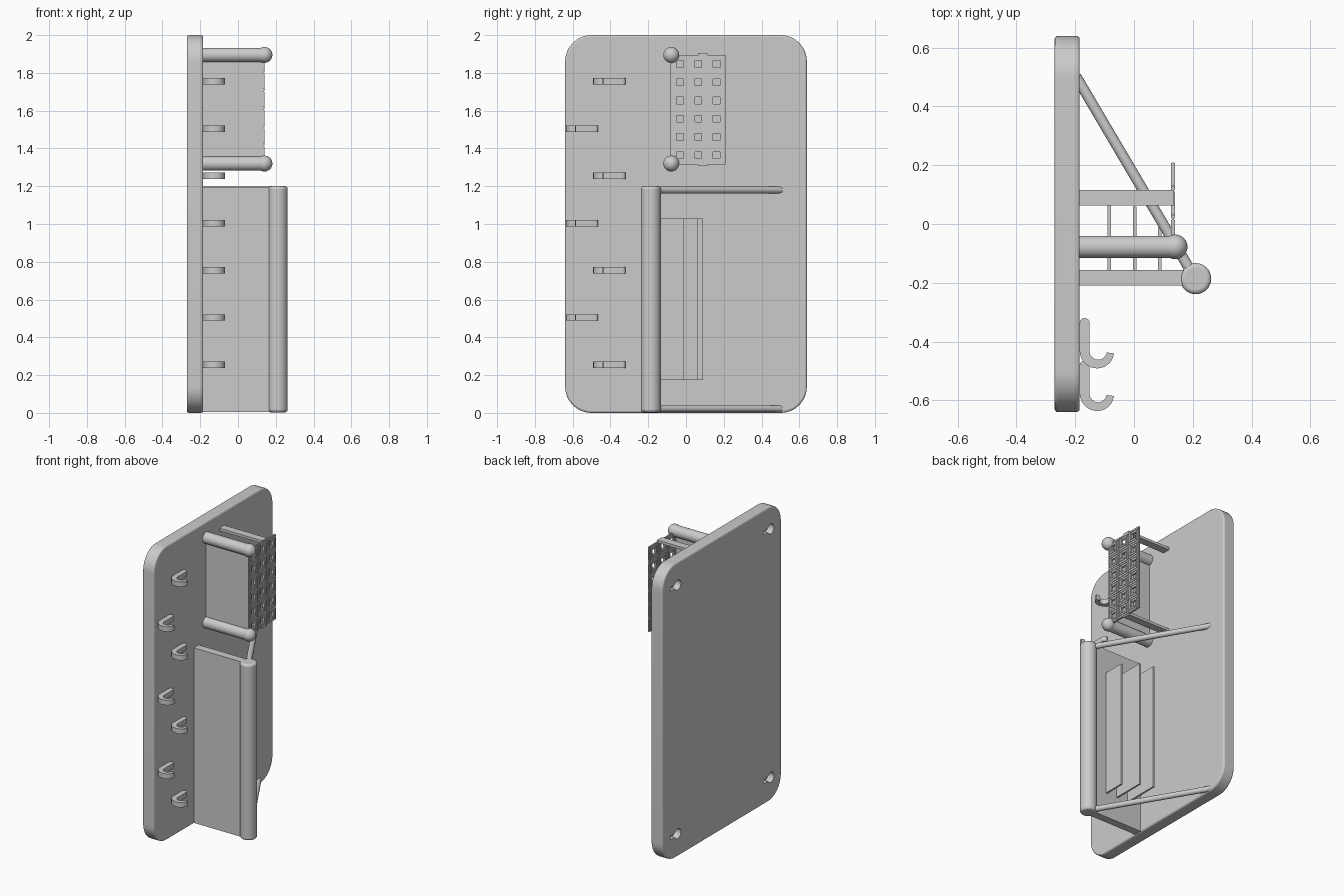
import bpy, bmesh
from math import radians, cos, sin, pi
from mathutils import Vector, Matrix

if "Cube" in bpy.data.objects:
    bpy.data.objects.remove(bpy.data.objects["Cube"])

grey = bpy.data.materials.new("plain_grey")
grey.use_nodes = True
grey.diffuse_color = (0.6, 0.6, 0.6, 1)
grey.node_tree.nodes["Principled BSDF"].inputs["Base Color"].default_value = (0.6, 0.6, 0.6, 1)

parts = []


def finish(name, bm, bevel=0, segments=3):
    bmesh.ops.recalc_face_normals(bm, faces=bm.faces)
    mesh = bpy.data.meshes.new(name)
    bm.to_mesh(mesh)
    bm.free()
    mesh.materials.append(grey)
    ob = bpy.data.objects.new(name, mesh)
    bpy.context.collection.objects.link(ob)
    parts.append(ob)
    if bevel:
        mod = ob.modifiers.new("soft_edges", "BEVEL")
        mod.width, mod.segments = bevel, segments
        mod.limit_method = "ANGLE"
        mod.angle_limit = radians(40)
    return ob


def add_box(bm, lo, hi):
    lo, hi = Vector(lo), Vector(hi)
    m = Matrix.Translation((lo + hi) / 2) @ Matrix.Diagonal((*(hi - lo), 1))
    bmesh.ops.create_cube(bm, size=1, matrix=m)


def box(name, lo, hi, bevel=0):
    bm = bmesh.new()
    add_box(bm, lo, hi)
    return finish(name, bm, bevel)


def add_prism(bm, outline, place, lo, hi):
    """Extrude a 2D outline from lo to hi; place(p, h) gives the 3D point."""
    a = [bm.verts.new(place(p, lo)) for p in outline]
    b = [bm.verts.new(place(p, hi)) for p in outline]
    bm.faces.new(a)
    bm.faces.new(b)
    for i in range(len(a)):
        j = (i + 1) % len(a)
        bm.faces.new((a[i], a[j], b[j], b[i]))


def along_x(p, h):
    return (h, p[0], p[1])


def along_z(p, h):
    return (p[0], p[1], h)


def arc(cx, cy, r, start, end, n=12):
    angles = [radians(start + (end - start) * i / n) for i in range(n + 1)]
    return [(cx + r * cos(t), cy + r * sin(t)) for t in angles]


def rod(name, start, end, r, bevel=0):
    a, b = Vector(start), Vector(end)
    d = b - a
    m = Matrix.Translation((a + b) / 2) @ d.to_track_quat("Z", "Y").to_matrix().to_4x4()
    bm = bmesh.new()
    bmesh.ops.create_cone(bm, cap_ends=True, segments=32, radius1=r, radius2=r,
                          depth=d.length, matrix=m)
    return finish(name, bm, bevel)


FACE = -0.185  # mounting face of the board

# Board with rounded corners
bm = bmesh.new()
outline = []
for cy, cz, t in ((0.5, 1.86, 0), (-0.5, 1.86, 90), (-0.5, 0.14, 180), (0.5, 0.14, 270)):
    outline += arc(cy, cz, 0.14, t, t + 90)
add_prism(bm, outline, along_x, -0.27, FACE)
board = finish("board", bm, 0.01)

# Keyhole slots in the back of the board
bm = bmesh.new()
for y in (-0.5, 0.5):
    for z in (0.155, 1.845):
        keyhole = arc(y - 0.025, z, 0.034, 25, 335, 20) + arc(y + 0.04, z, 0.0144, -90, 90)
        add_prism(bm, keyhole, along_x, -0.3, -0.225)
cutter = finish("keyhole_cutter", bm)
parts.remove(cutter)
cutter.hide_render = True
cutter.hide_viewport = True
cutter.display_type = "WIRE"
cut = board.modifiers.new("keyholes", "BOOLEAN")
cut.object = cutter
cut.operation = "DIFFERENCE"
cut.solver = "EXACT"

# Hooks, staggered in two rows
def hook(index, shift, z):
    cx, cy, n = -0.122, -0.433, 18
    outer, inner = [], []
    for i in range(n + 1):
        f = i / n
        t = pi + f * radians(172)
        for side, r in ((outer, 0.063 - 0.009 * f), (inner, 0.029)):
            side.append((cx + r * cos(t), cy + r * sin(t)))
    end = arc(-0.168, -0.337, 0.017, 0, 180, 8)
    pts = outer + inner[::-1] + end
    bm = bmesh.new()
    add_prism(bm, [(x, y + shift) for x, y in pts], along_z, z - 0.017, z + 0.017)
    finish(f"hook_{index}", bm)


for i in range(7):
    hook(i + 1, -0.145 * (i % 2), 0.255 + 0.25 * i)

# Lower shelf with its round front rail and slanted struts
box("lower_shelf", (FACE - 0.01, -0.21, 0.005), (0.2, -0.157, 1.195))
rod("shelf_front_rail", (0.21, -0.186, 0.003), (0.21, -0.186, 1.2), 0.053, 0.014)
for name, z in (("lower_strut", 0.022), ("upper_strut", 1.18)):
    rod(name, (0.205, -0.18, z), (FACE - 0.012, 0.502, z), 0.018)

# Upright dividers standing on the shelf
for i, (x, top) in enumerate(((-0.085, 0.09), (0.002, 0.06), (0.087, -0.012))):
    box(f"divider_{i + 1}", (x - 0.006, -0.165, 0.175), (x + 0.006, top, 1.03))

# Upper holder: ball-ended rods, floor plate and flat side rails
for side, z in (("lower", 1.32), ("upper", 1.895)):
    rod(f"{side}_holder_rod", (FACE - 0.01, -0.078, z), (0.14, -0.078, z), 0.038)
    bm = bmesh.new()
    bmesh.ops.create_uvsphere(bm, u_segments=32, v_segments=16, radius=0.042,
                              matrix=Matrix.Translation((0.14, -0.078, z)))
    finish(f"{side}_rod_ball", bm)
box("holder_plate", (FACE - 0.01, -0.082, 1.32), (0.137, -0.071, 1.895))
for side, z in (("lower", 1.308), ("upper", 1.887)):
    box(f"{side}_flat_rail", (FACE - 0.01, 0.063, z), (0.137, 0.115, z + 0.018))


# Woven screen made of pinwheel tiles with square openings
def ring(bm, cy, cz, a, b, gap, x0, x1):
    for k in range(4):
        c, s = round(cos(k * pi / 2)), round(sin(k * pi / 2))
        corners = [(u * c - v * s, u * s + v * c) for u, v in ((gap - a, a), (b, b))]
        ys, zs = zip(*corners)
        add_box(bm, (x0, cy + min(ys), cz + min(zs)), (x1, cy + max(ys), cz + max(zs)))


bm = bmesh.new()
pitch = 0.0965
for col in range(3):
    for row in range(6):
        cy = -0.08 + pitch * (col + 0.5)
        cz = 1.316 + pitch * (row + 0.5)
        ring(bm, cy, cz, 0.018, pitch / 2, 0, 0.130, 0.136)
        ring(bm, cy, cz, 0.018, 0.030, 0.005, 0.126, 0.140)
        ring(bm, cy, cz, 0.035, 0.046, 0.005, 0.126, 0.140)
finish("woven_screen", bm)

# Smooth the round parts, keep the edges sharp
bpy.ops.object.select_all(action="DESELECT")
for ob in parts:
    ob.select_set(True)
bpy.context.view_layer.objects.active = board
bpy.ops.object.shade_smooth_by_angle(angle=radians(35))
